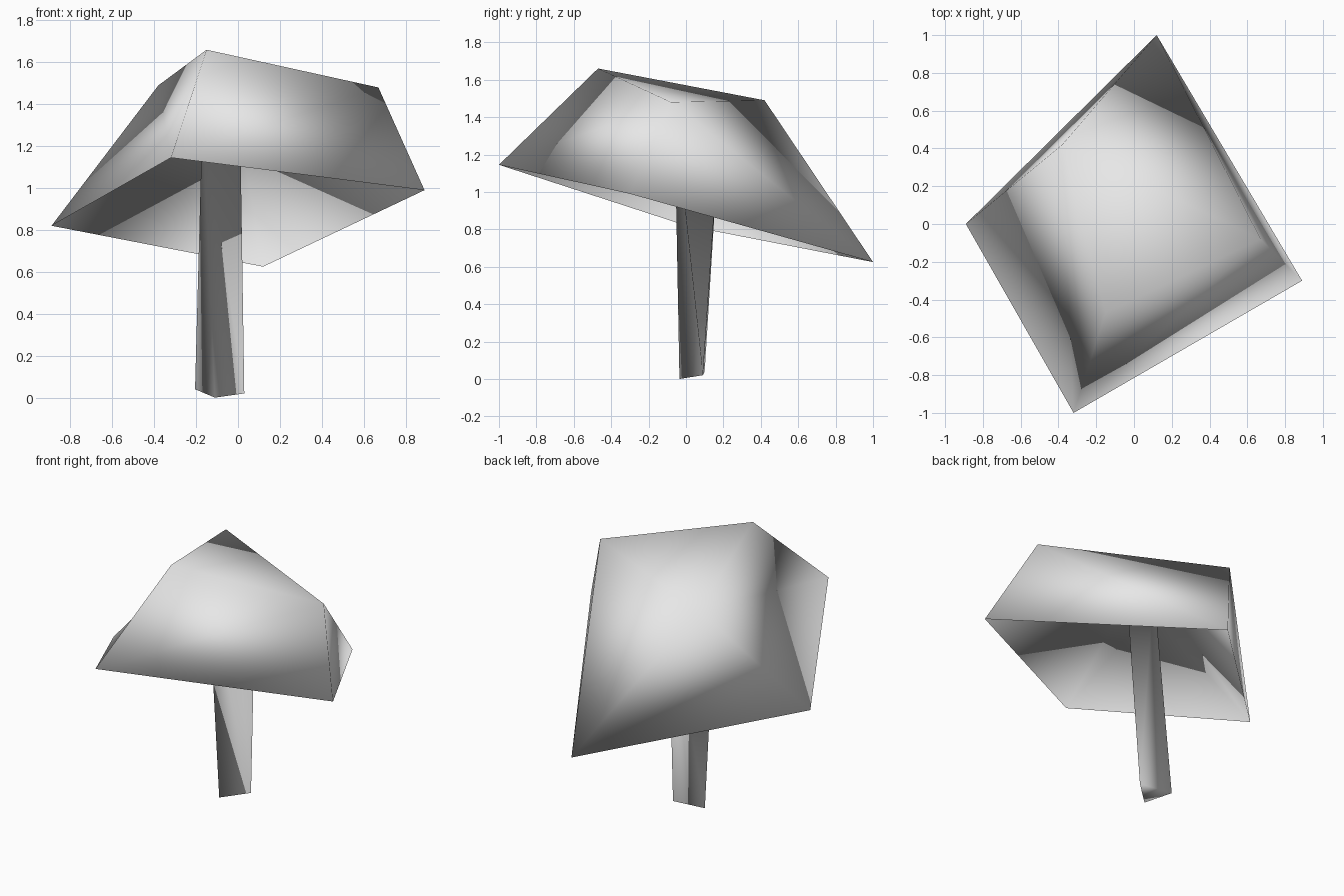
import bpy
import bmesh

cube = bpy.data.objects.get("Cube")
if cube:
    bpy.data.objects.remove(cube, do_unlink=True)

# One plain pale grey for everything
grey = bpy.data.materials.new("pale_grey")
grey.use_nodes = True
colour = (0.8, 0.8, 0.8, 1)
grey.diffuse_color = colour
grey.node_tree.nodes["Principled BSDF"].inputs["Base Color"].default_value = colour

corners = {
    # Tilted cap rim
    "left": (-0.89, 0.0, 0.82),
    "front": (-0.32, -1.0, 1.145),
    "right": (0.89, -0.3, 0.99),
    "back": (0.12, 1.0, 0.625),
    # Cap crown
    "top_left": (-0.38, 0.42, 1.49),
    "top_front": (-0.15, -0.47, 1.66),
    "top_right": (0.67, -0.08, 1.48),
    # Stem foot
    "foot_left": (-0.205, 0.10, 0.04),
    "foot_front": (-0.11, -0.035, 0.0),
    "foot_right": (0.03, 0.09, 0.02),
    # Stem head, where it meets the hollow underside of the cap
    "head_back": (0.0, 0.18, 1.33),
    "head_left": (-0.17, -0.06, 1.33),
    "head_right": (0.01, -0.05, 1.33),
}

cap_outside = [
    ("top_left", "top_front", "top_right"),
    ("top_left", "top_right", "back"),
    ("right", "back", "top_right"),
    ("back", "left", "top_left"),
    ("left", "front", "top_left"),
    ("front", "top_front", "top_left"),
    ("front", "right", "top_right"),
    ("front", "top_right", "top_front"),
]

cap_underside = [
    ("left", "front", "head_left"),
    ("front", "head_right", "head_left"),
    ("front", "right", "head_right"),
    ("right", "head_back", "head_right"),
    ("right", "back", "head_back"),
    ("back", "left", "head_back"),
    ("left", "head_left", "head_back"),
]

stem = [
    ("foot_left", "foot_front", "head_left"),
    ("foot_left", "head_left", "head_back"),
    ("foot_front", "foot_right", "head_left"),
    ("foot_right", "head_right", "head_left"),
    ("foot_right", "foot_left", "head_back"),
    ("foot_right", "head_back", "head_right"),
    ("foot_left", "foot_front", "foot_right"),
]

# Cap and stem form one continuous smooth skin
bm = bmesh.new()
verts = {name: bm.verts.new(co) for name, co in corners.items()}
for face in cap_outside + cap_underside + stem:
    bm.faces.new([verts[name] for name in face]).smooth = True
bmesh.ops.recalc_face_normals(bm, faces=bm.faces)
mesh = bpy.data.meshes.new("mushroom")
bm.to_mesh(mesh)
bm.free()
mesh.materials.append(grey)
mushroom = bpy.data.objects.new("mushroom", mesh)
bpy.context.collection.objects.link(mushroom)
